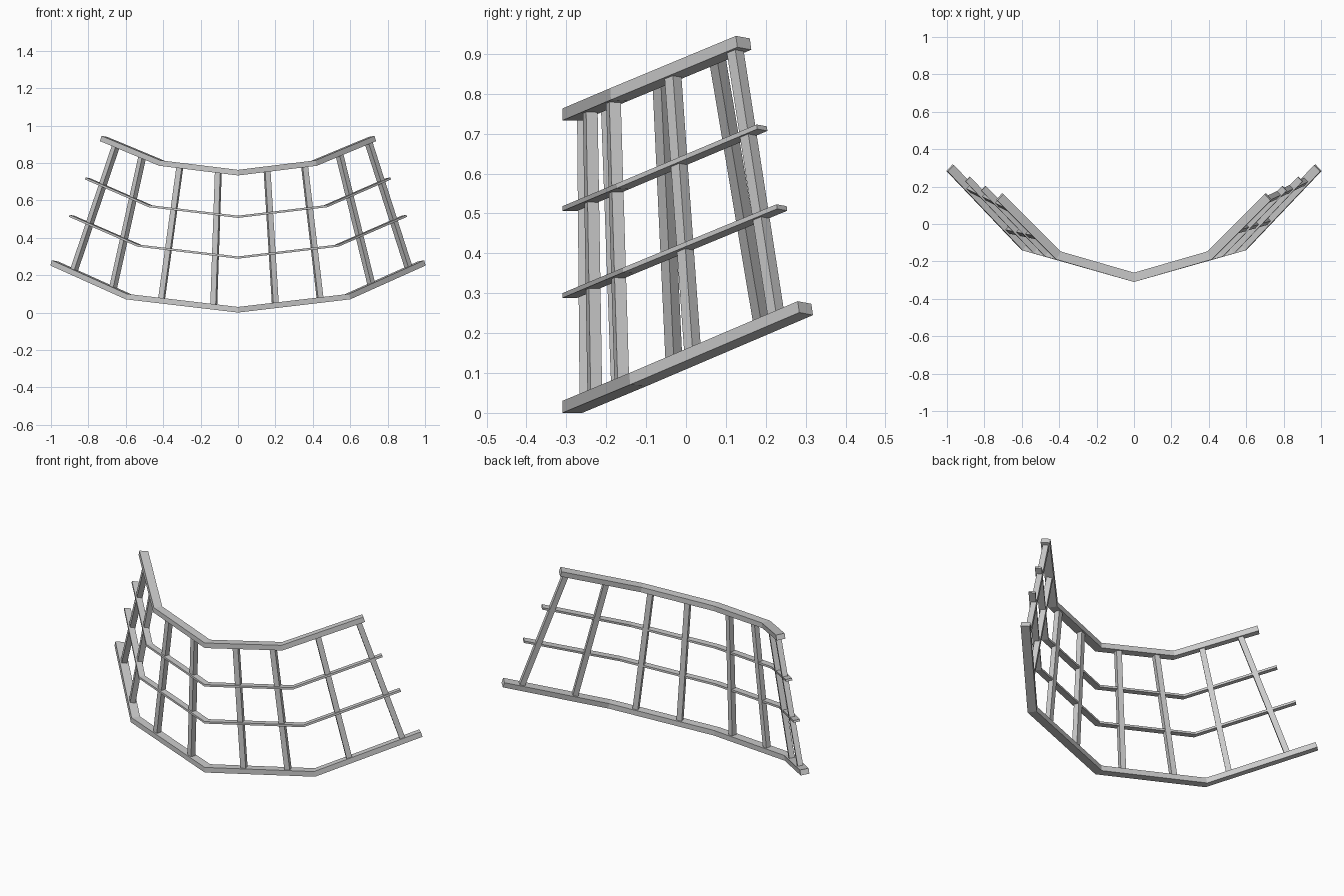
import bpy, bmesh
from mathutils import Vector as V

if "Cube" in bpy.data.objects:
    bpy.data.objects.remove(bpy.data.objects["Cube"])

grey = bpy.data.materials.new("frame_grey")
grey.use_nodes = True
colour = (0.6, 0.6, 0.6, 1)
grey.diffuse_color = colour
grey.node_tree.nodes["Principled BSDF"].inputs["Base Color"].default_value = colour


def make_beam(name, rings):
    """Skin a row of four-cornered rings and cap both ends."""
    bm = bmesh.new()
    loops = [[bm.verts.new(p) for p in ring] for ring in rings]
    for a, b in zip(loops, loops[1:]):
        for i in range(4):
            j = (i + 1) % 4
            bm.faces.new((a[i], a[j], b[j], b[i]))
    bm.faces.new(loops[0])
    bm.faces.new(loops[-1])
    bmesh.ops.recalc_face_normals(bm, faces=bm.faces)
    mesh = bpy.data.meshes.new(name)
    bm.to_mesh(mesh)
    bm.free()
    mesh.materials.append(grey)
    ob = bpy.data.objects.new(name, mesh)
    bpy.context.collection.objects.link(ob)
    return ob


def slide(points, direction, origin, normal):
    """Slide points along a direction until they meet a plane."""
    return [p + direction * ((origin - p).dot(normal) / direction.dot(normal)) for p in points]


def make_rail(name, centre, corner, end, depth, height):
    """Bent rail, mitred at its corners; the points follow its outer top edge."""
    centre, corner, end = V(centre), V(corner), V(end)
    d1, d2 = (corner - centre).normalized(), (end - corner).normalized()
    section = [centre + V((0, y, z)) for y, z in
               ((0, 0), (depth, 0), (depth, -height), (0, -height))]
    joint = slide(section, d1, corner, d1 + d2)
    tip = slide(joint, d2, end, d2)
    half = [section, joint, tip]
    mirrored = [[V((-p.x, p.y, p.z)) for p in ring] for ring in half]
    make_beam(name, mirrored[:0:-1] + half)
    return [sum(ring, V()) / 4 for ring in half]


def on_rail(line, x):
    """Point of a rail's centre line at x, and the direction of the rail there."""
    a, b = line[:2] if abs(x) < line[1].x else line[1:]
    p = a.lerp(b, (abs(x) - a.x) / (b.x - a.x))
    d = (b - a).normalized()
    s = 1 if x > 0 else -1
    return V((s * p.x, p.y, p.z)), V((s * d.x, d.y, d.z)) * s


# Four bent rails, heavy at the bottom and top
bottom = make_rail("bottom_rail", (0, -0.31, 0.03), (0.594, -0.142, 0.10),
                   (0.995, 0.28, 0.28), 0.05, 0.03)
make_rail("lower_middle_rail", (0, -0.31, 0.30), (0.535, -0.158, 0.364),
          (0.9, 0.227, 0.523), 0.037, 0.012)
make_rail("upper_middle_rail", (0, -0.31, 0.518), (0.475, -0.174, 0.575),
          (0.815, 0.177, 0.723), 0.037, 0.012)
top = make_rail("top_rail", (0, -0.31, 0.763), (0.415, -0.19, 0.814),
                (0.73, 0.125, 0.945), 0.05, 0.03)

# Upright bars, two per panel, running between the heavy rails
bars = {"left": ((0.20, 0.155), (0.44, 0.355), (0.715, 0.54), (0.915, 0.695)),
        "right": ((-0.13, -0.105), (-0.41, -0.31), (-0.67, -0.51), (-0.88, -0.65))}
half_width = 0.015
for side, places in bars.items():
    for number, (x_low, x_high) in enumerate(places, 1):
        low, along = on_rail(bottom, x_low)
        high, _ = on_rail(top, x_high)
        axis = (high - low).normalized()
        wide = (along - axis * along.dot(axis)).normalized()
        deep = axis.cross(wide)
        rings = [[p + (wide * i + deep * j) * half_width for i, j in
                  ((-1, -1), (1, -1), (1, 1), (-1, 1))] for p in (low, high)]
        make_beam(f"{side}_upright_{number}", rings)
